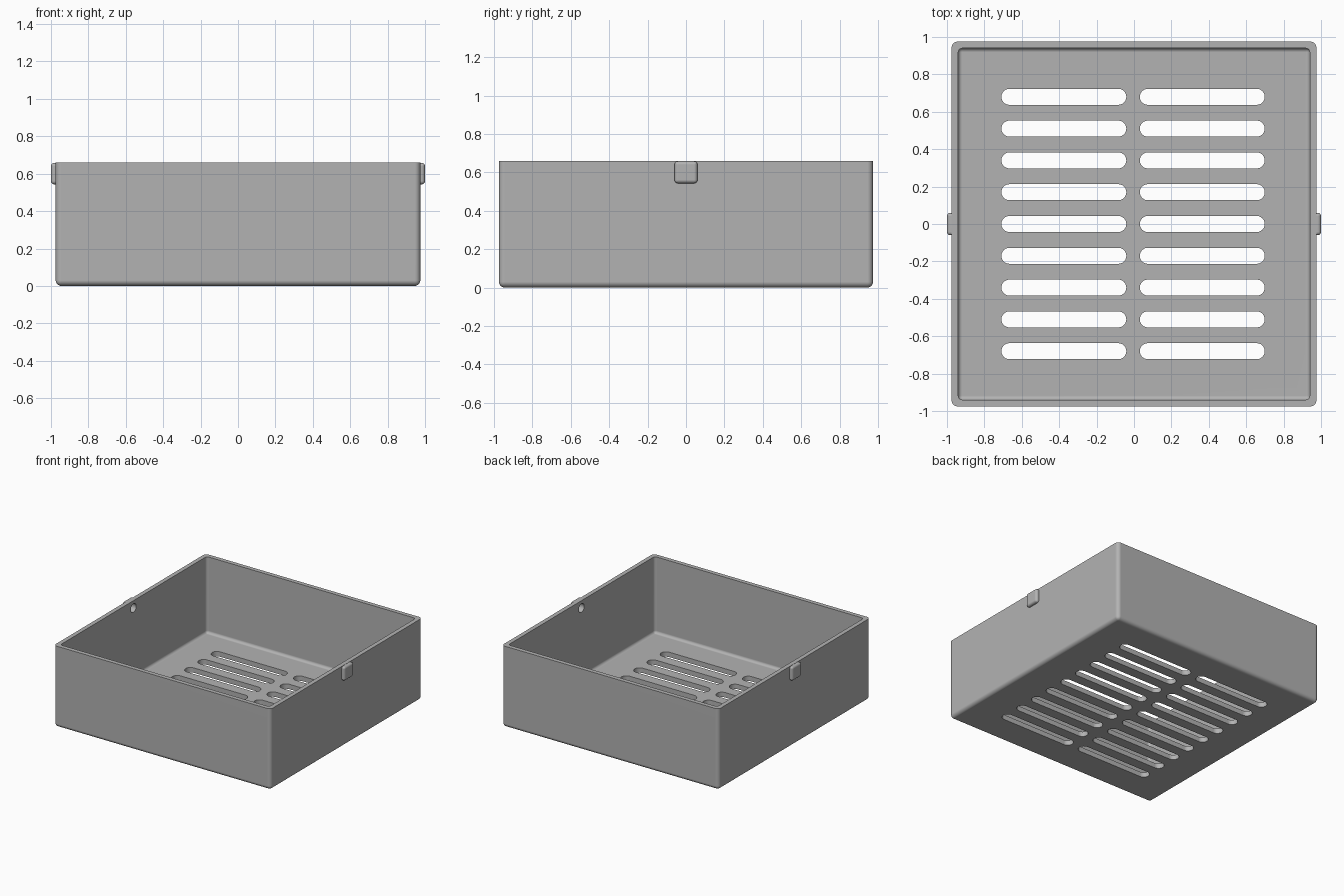
import bpy, bmesh, math
from mathutils import Matrix, Vector

cube = bpy.data.objects.get("Cube")
if cube:
    bpy.data.objects.remove(cube, do_unlink=True)

HALF, HEIGHT, WALL, FLOOR = 0.975, 0.66, 0.035, 0.04

grey = bpy.data.materials.new("grey_plastic")
grey.use_nodes = True
colour = (0.45, 0.45, 0.45, 1)
grey.diffuse_color = colour
grey.node_tree.nodes["Principled BSDF"].inputs["Base Color"].default_value = colour


def add_object(name, bm):
    bmesh.ops.recalc_face_normals(bm, faces=bm.faces)
    mesh = bpy.data.meshes.new(name)
    bm.to_mesh(mesh)
    bm.free()
    mesh.materials.append(grey)
    obj = bpy.data.objects.new(name, mesh)
    bpy.context.collection.objects.link(obj)
    return obj


def rounded_box(name, low, high, radius, sharp_top=False):
    """Box with rounded edges, optionally leaving the top rim sharp."""
    low, high = Vector(low), Vector(high)
    bm = bmesh.new()
    bmesh.ops.create_cube(bm, size=1)
    bmesh.ops.scale(bm, vec=high - low, verts=bm.verts)
    bmesh.ops.translate(bm, vec=(low + high) / 2, verts=bm.verts)
    edges = [e for e in bm.edges
             if not (sharp_top and all(v.co.z > high.z - 0.001 for v in e.verts))]
    bmesh.ops.bevel(bm, geom=edges, offset=radius, segments=5,
                    profile=0.5, affect='EDGES')
    return add_object(name, bm)


def slot_cutter(name, x, y, length, width):
    """Upright prism with a stadium outline."""
    r, steps = width / 2, 12
    bm = bmesh.new()
    ring = []
    for side in (1, -1):
        for i in range(steps + 1):
            a = math.pi * i / steps - side * math.pi / 2
            ring.append(bm.verts.new((x + side * (length / 2 - r) + r * math.cos(a),
                                      y + r * math.sin(a), -0.1)))
    face = bm.faces.new(ring)
    top = bmesh.ops.extrude_face_region(bm, geom=[face])["geom"]
    bmesh.ops.translate(bm, vec=(0, 0, 0.25),
                        verts=[v for v in top if isinstance(v, bmesh.types.BMVert)])
    return add_object(name, bm)


def socket_cutter(name, side):
    """Short sideways cylinder opening on the inner wall."""
    bm = bmesh.new()
    bmesh.ops.create_cone(bm, cap_ends=True, segments=32, radius1=0.035,
                          radius2=0.035, depth=0.085,
                          matrix=Matrix.Translation((side * 0.9425, 0, 0.6))
                          @ Matrix.Rotation(math.pi / 2, 4, 'Y'))
    return add_object(name, bm)


def combine(target, tool, operation):
    mod = target.modifiers.new(tool.name, 'BOOLEAN')
    mod.operation, mod.solver, mod.object = operation, 'EXACT', tool
    bpy.context.view_layer.objects.active = target
    bpy.ops.object.modifier_apply(modifier=mod.name)
    bpy.data.objects.remove(tool, do_unlink=True)


# Outer tray body
tray = rounded_box("tray", (-HALF, -HALF, 0), (HALF, HALF, HEIGHT), 0.03, True)

# Side lugs
for side in (1, -1):
    xs = sorted((side * 0.95, side))
    lug = rounded_box("lug", (xs[0], -0.06, 0.543), (xs[1], 0.06, 0.658), 0.018)
    combine(tray, lug, 'UNION')

# Hollow interior
inner = HALF - WALL
hollow = rounded_box("hollow", (-inner, -inner, FLOOR), (inner, inner, 0.8), 0.022, True)
combine(tray, hollow, 'DIFFERENCE')

# Two columns of drainage slots
for row in range(-4, 5):
    for x in (-0.375, 0.365):
        combine(tray, slot_cutter("slot", x, row * 0.17, 0.668, 0.086), 'DIFFERENCE')

# Round sockets behind the lugs
for side in (1, -1):
    combine(tray, socket_cutter("socket", side), 'DIFFERENCE')

# Smooth rounded edges, keep flat walls flat
bpy.ops.object.select_all(action='DESELECT')
tray.select_set(True)
bpy.context.view_layer.objects.active = tray
bpy.ops.object.shade_smooth_by_angle(angle=math.radians(35))
weighted = tray.modifiers.new("weighted_normals", 'WEIGHTED_NORMAL')
weighted.keep_sharp = True
